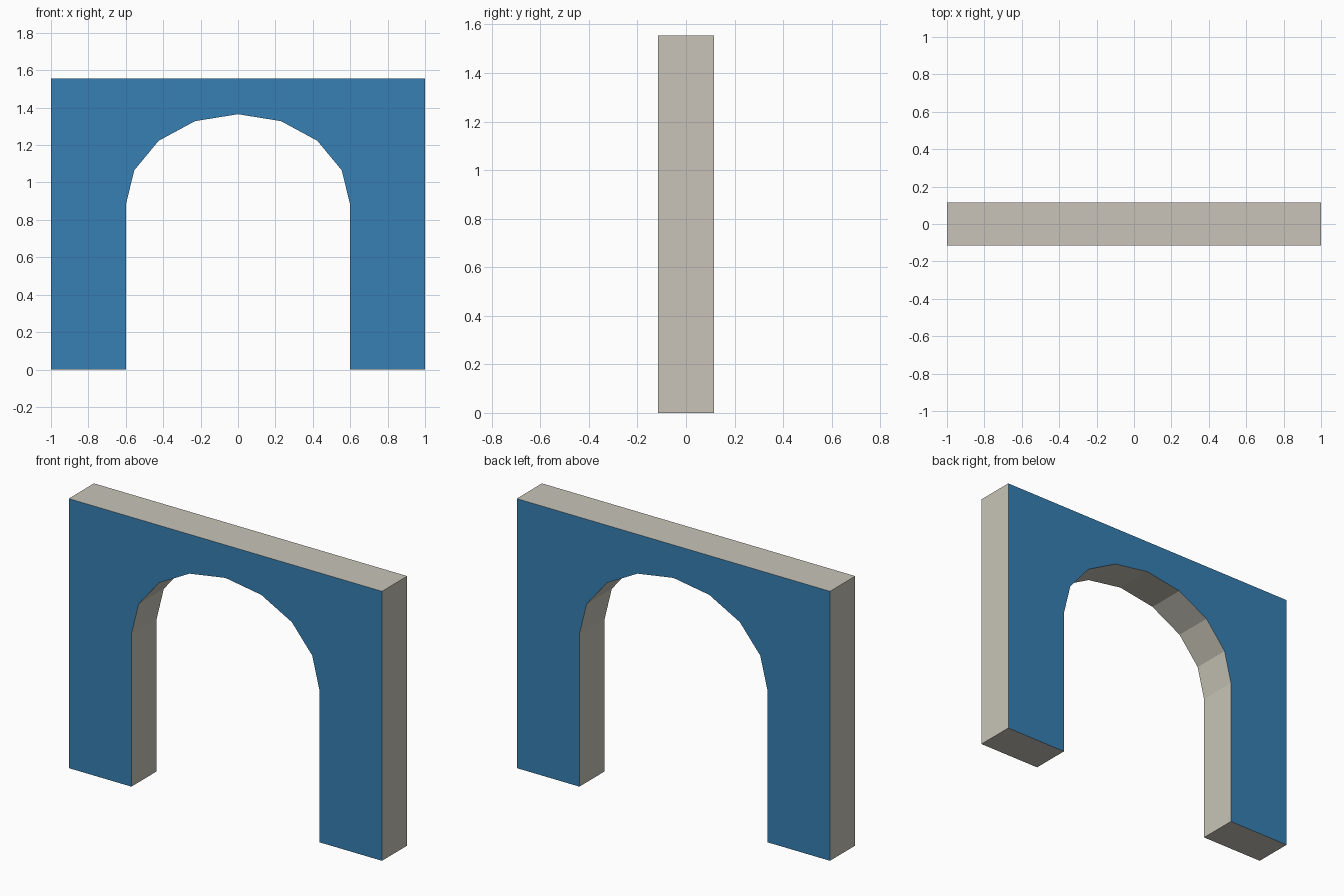
import bpy, bmesh, math

if "Cube" in bpy.data.objects:
    bpy.data.objects.remove(bpy.data.objects["Cube"])

HALF_W, HEIGHT, HALF_D = 1.0, 1.555, 0.115
ARCH_R, SPRING, RISE, SEGMENTS = 0.6, 0.88, 0.485, 8


def material(name, rgb):
    m = bpy.data.materials.new(name)
    m.diffuse_color = (*rgb, 1)
    m.use_nodes = True
    m.node_tree.nodes["Principled BSDF"].inputs["Base Color"].default_value = m.diffuse_color
    return m


# Wall outline: outer rectangle, with the arched opening cut up from the ground
profile = [(-ARCH_R, 0), (-HALF_W, 0), (-HALF_W, HEIGHT),
           (HALF_W, HEIGHT), (HALF_W, 0), (ARCH_R, 0)]
for i in range(SEGMENTS + 1):
    a = math.pi * i / SEGMENTS
    profile.append((ARCH_R * math.cos(a), SPRING + RISE * math.sin(a)))

# Extrude the outline through the wall thickness
bm = bmesh.new()
face = bm.faces.new([bm.verts.new((x, -HALF_D, z)) for x, z in profile])
ext = bmesh.ops.extrude_face_region(bm, geom=[face], use_keep_orig=True)
moved = [g for g in ext["geom"] if isinstance(g, bmesh.types.BMVert)]
bmesh.ops.translate(bm, verts=moved, vec=(0, 2 * HALF_D, 0))
bmesh.ops.recalc_face_normals(bm, faces=bm.faces)

# Painted front and back, bare stone on every edge face
for f in bm.faces:
    f.material_index = 0 if abs(f.normal.y) > 0.5 else 1
bmesh.ops.triangulate(bm, faces=[f for f in bm.faces if len(f.verts) > 4])

mesh = bpy.data.meshes.new("arch_wall")
bm.to_mesh(mesh)
bm.free()
mesh.materials.append(material("blue paint", (0.038, 0.216, 0.457)))
mesh.materials.append(material("pale stone", (0.578, 0.552, 0.479)))
bpy.context.collection.objects.link(bpy.data.objects.new("arch_wall", mesh))
